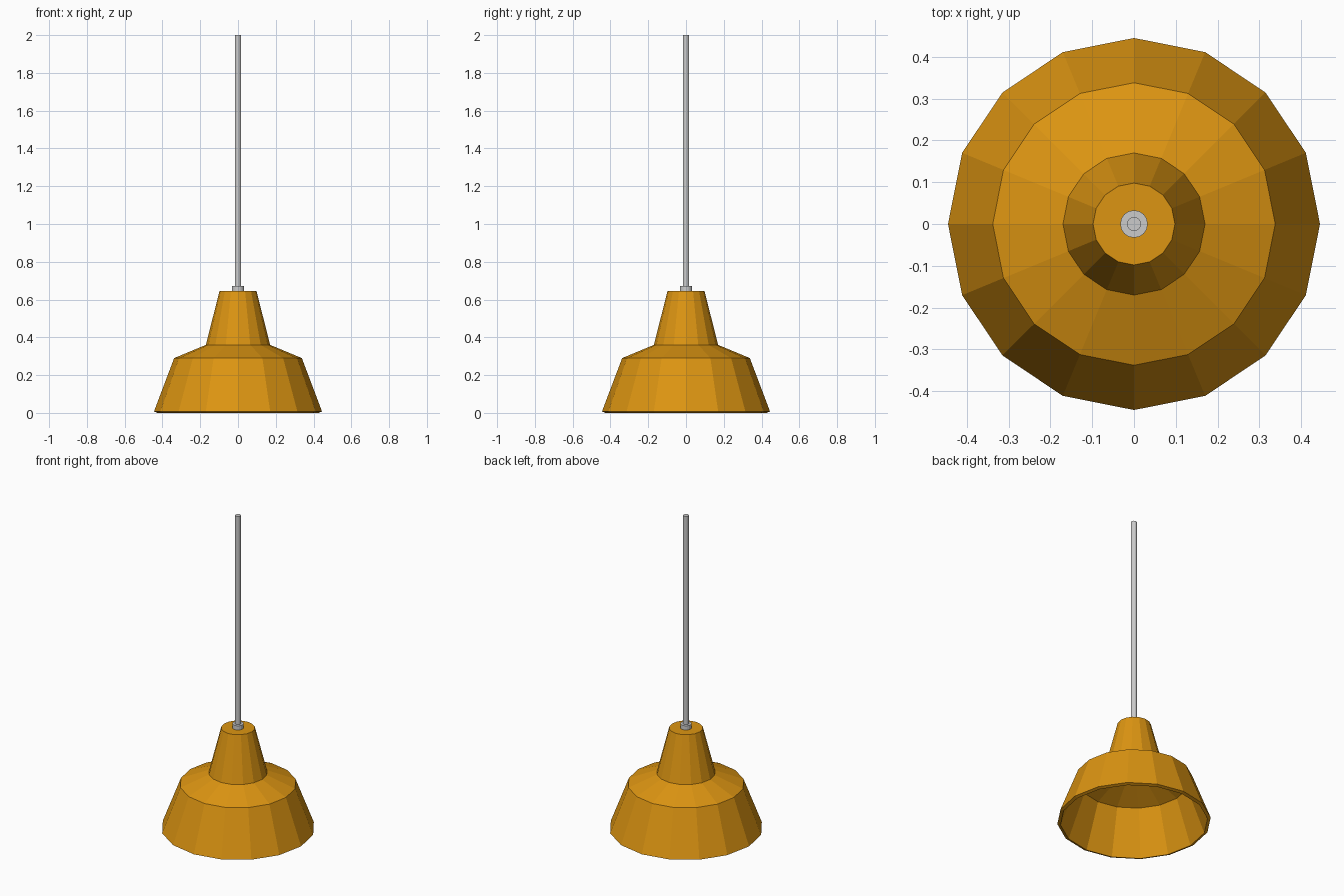
import bpy
import math

if "Cube" in bpy.data.objects:
    bpy.data.objects.remove(bpy.data.objects["Cube"], do_unlink=True)


def material(name, rgb):
    mat = bpy.data.materials.new(name)
    mat.use_nodes = True
    colour = (*rgb, 1.0)
    mat.diffuse_color = colour
    mat.node_tree.nodes["Principled BSDF"].inputs["Base Color"].default_value = colour
    return mat


def lathe(name, profile, sides, mat, cap_bottom):
    """Spin a (radius, height) profile round the z axis, capped at the top."""
    verts = [(r * math.cos(math.tau * i / sides), r * math.sin(math.tau * i / sides), z)
             for r, z in profile for i in range(sides)]
    faces = []
    for ring in range(len(profile) - 1):
        a, b = ring * sides, (ring + 1) * sides
        for i in range(sides):
            j = (i + 1) % sides
            faces.append((a + i, a + j, b + j, b + i))
    faces.append(tuple(range(len(verts) - sides, len(verts))))
    if cap_bottom:
        faces.append(tuple(reversed(range(sides))))
    mesh = bpy.data.meshes.new(name)
    mesh.from_pydata(verts, [], faces)
    mesh.materials.append(mat)
    obj = bpy.data.objects.new(name, mesh)
    bpy.context.collection.objects.link(obj)
    return obj


amber = material("amber enamel", (0.72, 0.30, 0.006))
grey = material("light grey metal", (0.60, 0.60, 0.60))

# Hollow faceted shade, open at the bottom
shade = lathe("lamp_shade",
              [(0.445, 0.007), (0.338, 0.29), (0.17, 0.36), (0.098, 0.645)],
              16, amber, False)
wall = shade.modifiers.new("wall", 'SOLIDIFY')
wall.thickness = 0.02
wall.offset = -1

# Collar and hanging rod
lathe("rod_collar", [(0.033, 0.64), (0.033, 0.672)], 16, grey, True)
lathe("hanging_rod", [(0.017, 0.64), (0.017, 2.0)], 16, grey, True)
